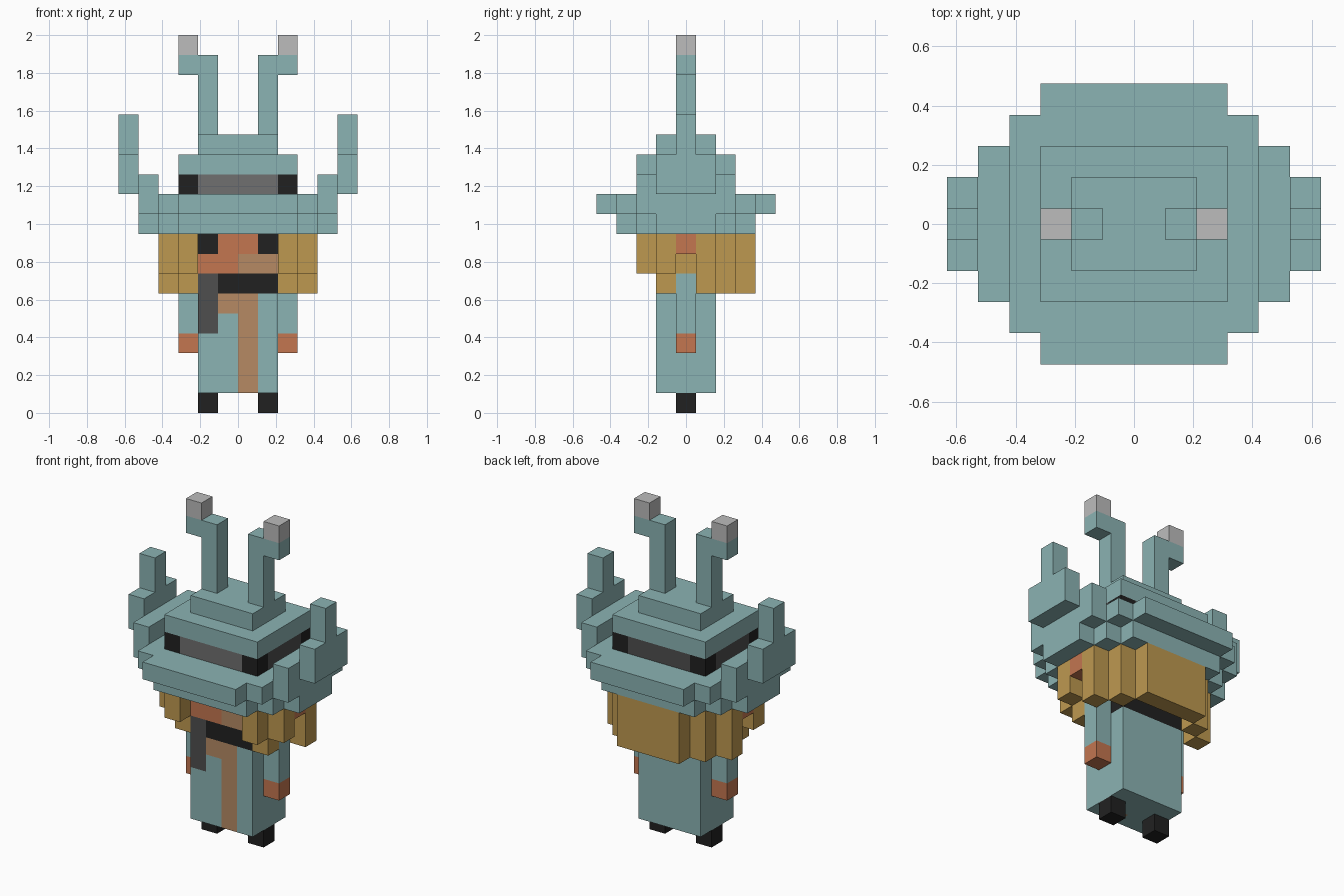
import bpy, bmesh
from math import ceil

if "Cube" in bpy.data.objects:
    bpy.data.objects.remove(bpy.data.objects["Cube"], do_unlink=True)

U = 2 / 19  # size of one block

# Colours, as sRGB bytes
COLOURS = {
    "teal": (139, 179, 179), "gold": (190, 153, 80), "skin": (195, 118, 80),
    "tan": (182, 138, 100), "black": (33, 33, 33), "dark_grey": (78, 78, 78),
    "visor_grey": (112, 112, 112), "silver": (188, 188, 188),
}


def linear(c):
    c /= 255
    return c / 12.92 if c <= 0.04045 else ((c + 0.055) / 1.055) ** 2.4


MATS = {}
for mat_name, rgb in COLOURS.items():
    m = bpy.data.materials.new(mat_name)
    m.use_nodes = True
    col = tuple(linear(c) for c in rgb) + (1.0,)
    m.diffuse_color = col
    bsdf = m.node_tree.nodes["Principled BSDF"]
    bsdf.inputs["Base Color"].default_value = col
    bsdf.inputs["Roughness"].default_value = 0.9
    MATS[mat_name] = m

# Corner offsets of each cube face, keyed by outward direction
SIDES = {
    (1, 0, 0): [(1, 0, 0), (1, 1, 0), (1, 1, 1), (1, 0, 1)],
    (-1, 0, 0): [(0, 0, 0), (0, 0, 1), (0, 1, 1), (0, 1, 0)],
    (0, 1, 0): [(0, 1, 0), (0, 1, 1), (1, 1, 1), (1, 1, 0)],
    (0, -1, 0): [(0, 0, 0), (1, 0, 0), (1, 0, 1), (0, 0, 1)],
    (0, 0, 1): [(0, 0, 1), (1, 0, 1), (1, 1, 1), (0, 1, 1)],
    (0, 0, -1): [(0, 0, 0), (0, 1, 0), (1, 1, 0), (1, 0, 0)],
}


def part(name, boxes, side=1):
    """Join (colour, x0, x1, y0, y1, z0, z1) boxes, in blocks, into one shell.
    Later boxes recolour earlier ones; side=-1 mirrors the part in x."""
    cells = {}
    for colour, x0, x1, y0, y1, z0, z1 in boxes:
        for x in range(x0, x1):
            for y in range(ceil(y0), ceil(y1)):
                for z in range(z0, z1):
                    cells[(x if side > 0 else -1 - x, y, z)] = colour
    names = sorted(set(cells.values()))
    bm = bmesh.new()
    verts = {}
    for (x, y, z), colour in cells.items():
        for (dx, dy, dz), corners in SIDES.items():
            if (x + dx, y + dy, z + dz) in cells:
                continue
            ring = []
            for cx, cy, cz in corners:
                k = (x + cx, y + cy, z + cz)
                if k not in verts:
                    verts[k] = bm.verts.new((k[0] * U, (k[1] - 0.5) * U, k[2] * U))
                ring.append(verts[k])
            bm.faces.new(ring).material_index = names.index(colour)
    # Merge flat areas of one colour into single faces
    bmesh.ops.dissolve_limit(bm, angle_limit=0.01, verts=bm.verts[:],
                             edges=bm.edges[:], delimit={'MATERIAL'})
    me = bpy.data.meshes.new(name)
    bm.to_mesh(me)
    bm.free()
    for n in names:
        me.materials.append(MATS[n])
    ob = bpy.data.objects.new(name, me)
    bpy.context.collection.objects.link(ob)
    return ob


def pair(name, boxes):
    part("left_" + name, boxes)
    part("right_" + name, boxes, -1)


# Robe with front trim, belt and hanging strap
part("robe", [
    ("teal", -2, 2, -1.5, 1.5, 1, 6),
    ("black", -2, 2, -1.5, 1.5, 6, 7),
    ("tan", 0, 1, -1.5, -0.5, 1, 6),
    ("tan", -1, 1, -1.5, -0.5, 5, 6),
    ("dark_grey", -2, -1, -1.5, -0.5, 4, 7),
])

# Head with eyes and mouth patch
part("head", [
    ("skin", -2, 2, -1.5, 1.5, 7, 9),
    ("tan", 0, 2, -1.5, -0.5, 7, 8),
    ("black", -2, -1, -1.5, -0.5, 8, 9),
    ("black", 1, 2, -1.5, -0.5, 8, 9),
])

# Limbs and ears
pair("foot", [("black", 1, 2, -0.5, 0.5, 0, 1)])
pair("arm", [("teal", 2, 3, -0.5, 0.5, 4, 7), ("skin", 2, 3, -0.5, 0.5, 3, 4)])
pair("ear", [("skin", 2, 4, -0.5, 0.5, 8, 9)])

# Hair: back panel and stepped side locks
part("back_hair", [
    ("gold", -2, 2, 2.5, 3.5, 6, 9),
    ("gold", -2, 2, 1.5, 2.5, 7, 9),
])
pair("side_hair", [
    ("gold", 2, 3, 1.5, 2.5, 6, 9),
    ("gold", 2, 3, 0.5, 1.5, 7, 9),
    ("gold", 3, 4, 0.5, 1.5, 6, 9),
    ("gold", 2, 3, -0.5, 0.5, 7, 8),
    ("gold", 2, 3, -1.5, -0.5, 6, 9),
    ("gold", 3, 4, -1.5, -0.5, 7, 9),
    ("gold", 2, 3, -2.5, -1.5, 7, 9),
])

# Hat brim: two stepped oval plates
for name, grow, z in (("lower_brim", 0, 9), ("upper_brim", 1, 10)):
    part(name, [("teal", -w, w, -d - grow, d + grow, z, z + 1)
                for w, d in ((3, 3.5), (4, 2.5), (5, 1.5))])

# Upturned brim ends with prongs
pair("brim_rim", [("teal", 4, 5, -2.5, 2.5, 11, 12)])
pair("brim_wing", [
    ("teal", 5, 6, -1.5, 1.5, 11, 13),
    ("teal", 5, 6, -0.5, 0.5, 13, 15),
])

# Hat band with black corners and a lighter front
part("hat_band", [
    ("black", -3, 3, -2.5, 2.5, 11, 12),
    ("dark_grey", -3, 3, -1.5, 1.5, 11, 12),
    ("dark_grey", -2, 2, 1.5, 2.5, 11, 12),
    ("visor_grey", -2, 2, -2.5, -1.5, 11, 12),
])
part("hat_crown", [("teal", -3, 3, -2.5, 2.5, 12, 13)])
part("hat_top", [("teal", -2, 2, -1.5, 1.5, 13, 14)])

# Bent antennae with pale tips
pair("antenna", [
    ("teal", 1, 2, -0.5, 0.5, 14, 18),
    ("teal", 2, 3, -0.5, 0.5, 17, 18),
    ("silver", 2, 3, -0.5, 0.5, 18, 19),
])
